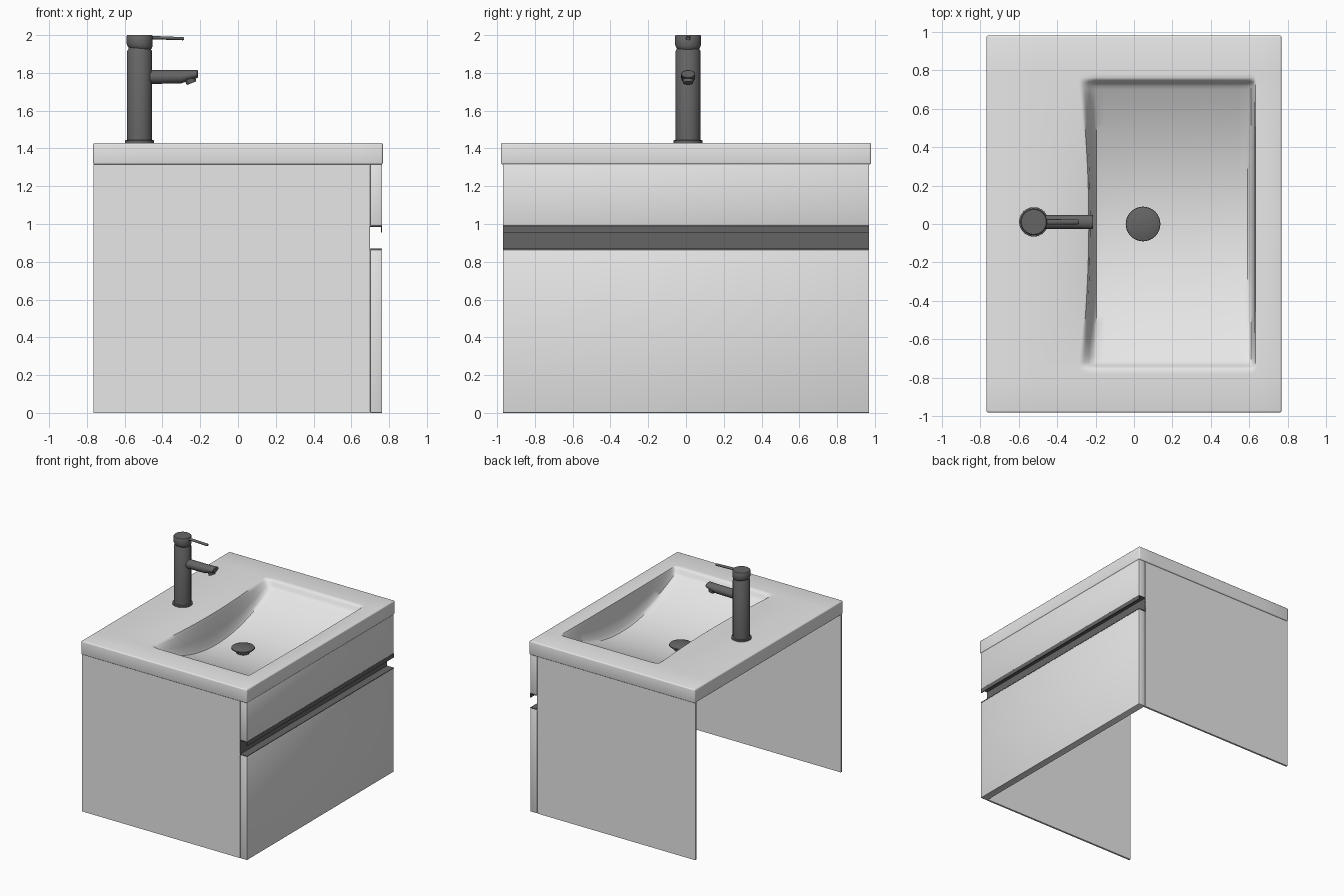
import bpy, bmesh, math
from mathutils import Vector, Matrix

cube = bpy.data.objects.get("Cube")
if cube:
    bpy.data.objects.remove(cube)


def material(name, value):
    m = bpy.data.materials.new(name)
    m.use_nodes = True
    colour = (value, value, value, 1)
    m.diffuse_color = colour
    m.node_tree.nodes["Principled BSDF"].inputs["Base Color"].default_value = colour
    return m


WHITE = material("white", 0.8)
DARK = material("dark metal", 0.13)


def finish(bm, name, mat, smooth=True):
    bmesh.ops.recalc_face_normals(bm, faces=bm.faces)
    mesh = bpy.data.meshes.new(name)
    bm.to_mesh(mesh)
    bm.free()
    ob = bpy.data.objects.new(name, mesh)
    bpy.context.collection.objects.link(ob)
    mesh.materials.append(mat)
    if smooth:
        bpy.ops.object.select_all(action='DESELECT')
        ob.select_set(True)
        bpy.context.view_layer.objects.active = ob
        bpy.ops.object.shade_smooth_by_angle(angle=math.radians(40))
    return ob


def box(name, lo, hi, mat, bevel=0):
    lo, hi = Vector(lo), Vector(hi)
    bm = bmesh.new()
    bmesh.ops.create_cube(bm, size=1)
    for v in bm.verts:
        v.co = (lo + hi) / 2 + v.co * (hi - lo)
    if bevel:
        bmesh.ops.bevel(bm, geom=bm.edges[:], offset=bevel, segments=2,
                        profile=0.5, affect='EDGES')
    return finish(bm, name, mat, bool(bevel))


def lathe(name, profile, matrix, mat, sides=40):
    """Closed solid of revolution from (radius, height) rings."""
    bm = bmesh.new()
    rings = [[bm.verts.new((r * math.cos(math.tau * i / sides),
                            r * math.sin(math.tau * i / sides), h))
              for i in range(sides)] for r, h in profile]
    for a, b in zip(rings, rings[1:]):
        for i in range(sides):
            j = (i + 1) % sides
            bm.faces.new((a[i], a[j], b[j], b[i]))
    bm.faces.new(rings[0])
    bm.faces.new(rings[-1])
    bm.transform(matrix)
    return finish(bm, name, mat)


# Cabinet: two thin sides, two drawer fronts, recessed grip channel
BACK, FRONT, HALF = -0.765, 0.763, 0.97
for name, s in (("right_side_panel", -1), ("left_side_panel", 1)):
    ys = sorted((s * HALF, s * (HALF - 0.016)))
    box(name, (BACK, ys[0], 0), (0.697, ys[1], 1.32), WHITE)
box("lower_drawer_front", (0.7, -HALF, 0), (FRONT, HALF, 0.864), WHITE, 0.003)
box("upper_drawer_front", (0.7, -HALF, 0.99), (FRONT, HALF, 1.318), WHITE, 0.003)
box("grip_channel_back", (0.692, -HALF, 0.86), (0.7, HALF, 0.99), DARK)
box("grip_channel_floor", (0.692, -HALF, 0.864), (FRONT, HALF, 0.87), DARK)
box("grip_channel_roof", (0.692, -HALF, 0.984), (FRONT, HALF, 0.99), DARK)
box("grip_lip", (0.756, -HALF, 0.955), (FRONT, HALF, 0.988), DARK)

# Basin slab with a trough-shaped bowl
TOP, UNDER, DEPTH = 1.43, 1.315, 0.255
BX, BY, BOWL = 0.767, 0.98, 0.76


def bowl_depth(y):
    a = abs(y)
    if a >= BOWL:
        return 0
    lip = min(1, (BOWL - a) / 0.04)
    lip = lip * lip * (3 - 2 * lip)
    return lip * (0.03 + (DEPTH - 0.03) * (1 - (a / BOWL) ** 2))


def back_edge(y):
    return -0.235 - 0.045 * min(1, abs(y) / BOWL) ** 2


def columns(y):
    """(x, depth fraction) pairs across the slab at one y."""
    edge = back_edge(y)
    wall = -0.195 - edge
    cols = [(-BX, 0), (-0.5, 0), (edge - 0.01, 0)]
    for t, f in ((0, 0.02), (0.2, 0.15), (0.5, 0.6), (0.8, 0.9), (1, 0.98)):
        cols.append((edge + wall * t, f))
    cols += [(-0.15, 1), (0.05, 1), (0.3, 1), (0.54, 1), (0.59, 0.98)]
    cols += [(0.607, 0.9), (0.62, 0.55), (0.627, 0.15), (0.632, 0.02), (0.642, 0), (BX, 0)]
    return cols


half_rows = [i * 0.04 for i in range(1, 18)] + [0.70, 0.72, 0.73, 0.74, 0.75, BOWL, 0.78, BY]
rows = [-y for y in reversed(half_rows)] + [0] + half_rows
bm = bmesh.new()
top, under = [], []
for y in rows:
    tr, ur = [], []
    for x, f in columns(y):
        z = TOP - f * bowl_depth(y)
        tr.append(bm.verts.new((x, y, z)))
        ur.append(bm.verts.new((x, y, min(UNDER, z - 0.03))))
    top.append(tr)
    under.append(ur)
for grid in (top, under):
    for a, b in zip(grid, grid[1:]):
        for i in range(len(a) - 1):
            bm.faces.new((a[i], a[i + 1], b[i + 1], b[i]))


def skirt(t, u):
    for i in range(len(t) - 1):
        bm.faces.new((t[i], t[i + 1], u[i + 1], u[i]))


for k in (0, -1):
    skirt(top[k], under[k])
    skirt([r[k] for r in top], [r[k] for r in under])
bmesh.ops.recalc_face_normals(bm, faces=bm.faces)
rim = [e for e in bm.edges
       if all(abs(v.co.x) > BX - 1e-4 or abs(v.co.y) > BY - 1e-4 for v in e.verts)
       and e.calc_face_angle(0) > 1.4]
bmesh.ops.bevel(bm, geom=rim, offset=0.01, segments=3, profile=0.5, affect='EDGES')
finish(bm, "basin", WHITE)

# Drain plug: stem with a domed cap
lathe("drain_plug", [(0.05, 0), (0.05, 0.008), (0.032, 0.01), (0.032, 0.03), (0.08, 0.03),
                     (0.09, 0.038), (0.088, 0.045), (0.06, 0.054), (0.02, 0.058)],
      Matrix.Translation((0.047, 0, TOP - DEPTH)), DARK)

# Tap: flange, body, slightly tilted head, lever, spout and nozzle
TX, TY = -0.521, 0.011
at = Matrix.Translation
lathe("tap_body", [(0.076, 0), (0.076, 0.012), (0.072, 0.015), (0.066, 0.015),
                   (0.066, 0.485), (0.06, 0.495), (0.058, 0.51)], at((TX, TY, TOP)), DARK)
head = lathe("tap_head", [(0.055, 1.92), (0.064, 1.93), (0.069, 1.945), (0.069, 1.995), (0.065, 2.0)],
             at((TX, TY, 0)), DARK)
for v in head.data.vertices:
    if v.co.z < 1.96:
        v.co.z -= 0.1 * (v.co.x - TX) - 0.005
lathe("tap_lever", [(0.013, 0), (0.012, 0.2), (0.009, 0.205)],
      at((TX + 0.03, TY, 1.988)) @ Matrix.Rotation(math.radians(92), 4, 'Y')
      @ Matrix.Diagonal((0.7, 1.1, 1, 1)), DARK, 16)
spout = lathe("tap_spout", [(0.037, 0), (0.037, 0.2), (0.037, 0.25), (0.037, 0.285), (0.034, 0.288)],
              at((TX + 0.02, TY, 1.778)) @ Matrix.Rotation(math.pi / 2, 4, 'Y'), DARK, 32)
for v in spout.data.vertices:
    # underside rises towards the tip
    rise = max(0, min(1, (v.co.x + 0.31) / 0.1))
    low = max(0, (1.815 - v.co.z) / 0.074)
    v.co.z += 0.034 * rise * low
lathe("tap_nozzle", [(0.026, -0.012), (0.028, -0.008), (0.028, 0.02)],
      at((-0.25, TY, 1.757)) @ Matrix.Rotation(math.radians(-22), 4, 'Y'), DARK, 24)
